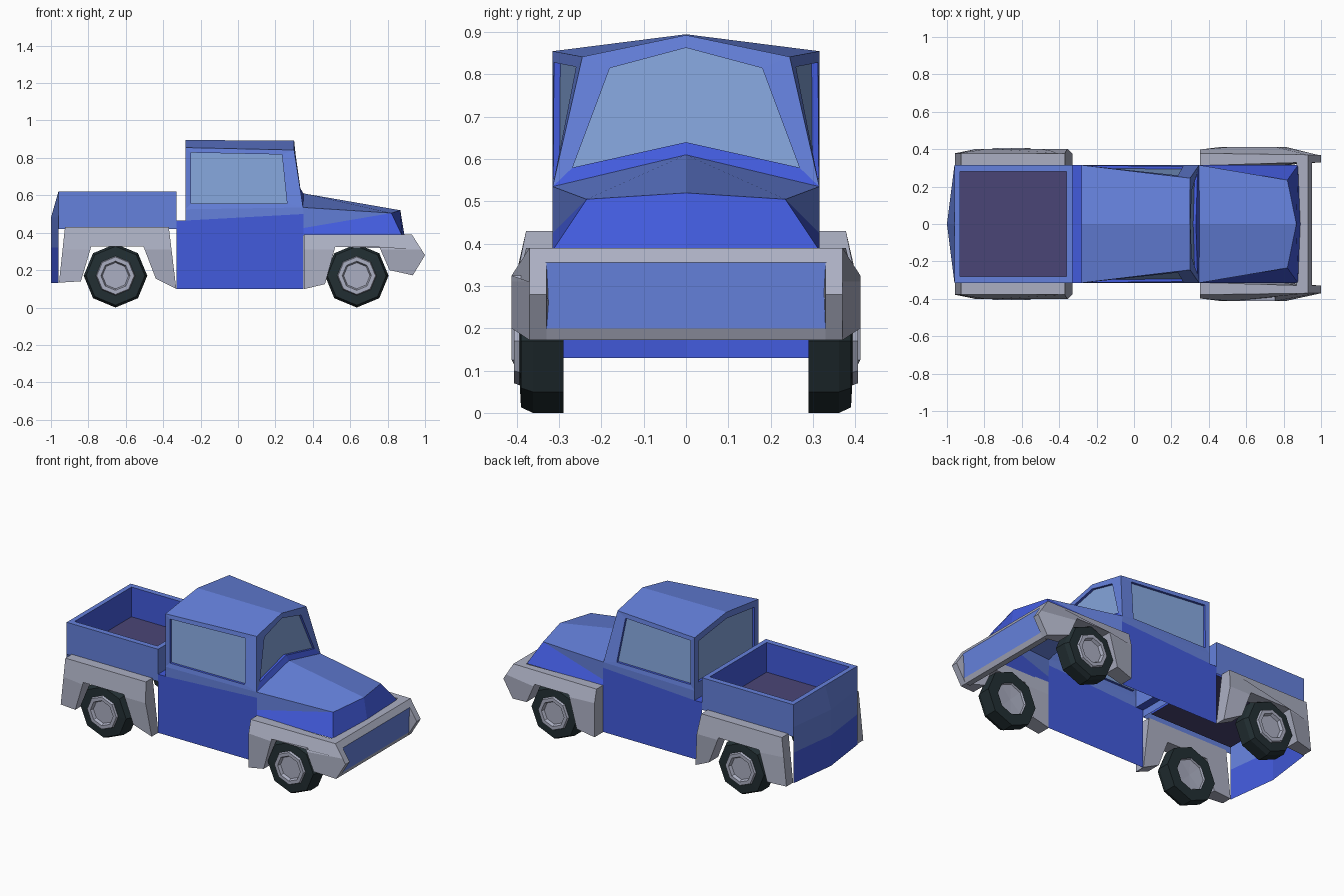
import bpy, bmesh, math
from mathutils import Vector

if "Cube" in bpy.data.objects:
    bpy.data.objects.remove(bpy.data.objects["Cube"])

COLORS = {
    "light_blue": (0.13, 0.22, 0.72), "deep_blue": (0.055, 0.105, 0.72),
    "grey": (0.41, 0.43, 0.54), "glass": (0.23, 0.37, 0.70),
    "tyre_black": (0.016, 0.028, 0.033), "floor_purple": (0.068, 0.06, 0.18),
}
NAMES = list(COLORS)
MATS = []
for n, c in COLORS.items():
    m = bpy.data.materials.new(n)
    m.diffuse_color = (*c, 1)
    m.use_nodes = True
    m.node_tree.nodes["Principled BSDF"].inputs["Base Color"].default_value = m.diffuse_color
    MATS.append(m)
LIGHT, DEEP, GREY, GLASS, TYRE, FLOOR = range(6)


def finish(name, bm):
    bmesh.ops.remove_doubles(bm, verts=bm.verts, dist=0.0005)
    bmesh.ops.recalc_face_normals(bm, faces=bm.faces)
    me = bpy.data.meshes.new(name)
    bm.to_mesh(me)
    bm.free()
    for m in MATS:
        me.materials.append(m)
    ob = bpy.data.objects.new(name, me)
    bpy.context.collection.objects.link(ob)
    return ob


def flip(pts):
    return [(x, -y, z) for x, y, z in pts]


def build(name, faces, mirror=True):
    """Panels given as (points, material), mirrored across y."""
    bm = bmesh.new()
    for pts, mat in faces:
        for p in ([pts, flip(pts)] if mirror else [pts]):
            f = bm.faces.new([bm.verts.new(v) for v in p])
            f.material_index = mat
    return finish(name, bm)


def window(outer, inner, recess, deep=()):
    """Frame between two loops, a reveal, and recessed glass."""
    r = Vector(recess)
    back = [tuple(Vector(p) + r) for p in inner]
    out, n = [], len(outer)
    for i in range(n):
        j = (i + 1) % n
        out.append(([outer[i], outer[j], inner[j], inner[i]], DEEP if i in deep else LIGHT))
        out.append(([inner[i], inner[j], back[j], back[i]], DEEP))
    out.append((back, GLASS))
    return out


# --- cab ---
H = 0.315
top_r, top_f = (-0.28, H, 0.855), (0.30, 0.245, 0.842)
ridge_r, ridge_f = (-0.28, 0, 0.895), (0.30, 0, 0.893)
belt_r, belt_f = (-0.28, H, 0.525), (0.348, H, 0.535)
cowl = (0.35, 0, 0.61)
build("cab_body", [
    ([(-0.33, H, 0.10), (0.35, H, 0.10), (0.35, H, 0.50), (-0.28, H, 0.465), (-0.33, H, 0.465)], DEEP),
    ([(-0.28, H, 0.465), (0.35, H, 0.50), belt_f, belt_r], LIGHT),
    ([(-0.33, 0, 0.465), (-0.33, H, 0.465), (-0.28, H, 0.465), (-0.28, 0, 0.465)], DEEP),
    ([(-0.28, 0, 0.465), (-0.28, H, 0.465), belt_r, (-0.28, 0, 0.525)], LIGHT),
    ([ridge_r, top_r, top_f, ridge_f], LIGHT),
])
build("side_windows", window(
    [belt_r, belt_f, top_f, top_r],
    [(-0.25, 0.314, 0.555), (0.262, 0.308, 0.555), (0.235, 0.26, 0.818), (-0.25, 0.312, 0.828)],
    (0, -0.015, 0)))


def ws(y, z):
    return (0.345 - (z - 0.535) * 0.13, y, z)


build("windscreen", window(
    [belt_f, top_f, ridge_f] + flip([top_f, belt_f]) + [cowl],
    [ws(0.268, 0.58), ws(0.18, 0.815), ws(0, 0.863), ws(-0.18, 0.815), ws(-0.268, 0.58), ws(0, 0.64)],
    (-0.015, 0, 0), deep=(4, 5)), mirror=False)
build("rear_window", window(
    [belt_r, top_r, ridge_r] + flip([top_r, belt_r]),
    [(-0.28, 0.275, 0.565), (-0.28, 0.275, 0.82), (-0.28, 0, 0.855),
     (-0.28, -0.275, 0.82), (-0.28, -0.275, 0.565)],
    (0.015, 0, 0)), mirror=False)

# --- hood ---
hood_c, hood_n = (0.82, 0.235, 0.505), (0.868, 0, 0.52)
low_f, seam = (0.877, H, 0.385), (0.35, H, 0.425)
build("hood", [
    ([cowl, belt_f, hood_c, hood_n], LIGHT),
    ([belt_f, seam, hood_c], LIGHT),
    ([seam, (0.35, H, 0.385), low_f, hood_c], DEEP),
    ([hood_n, hood_c, low_f, (0.89, 0, 0.385)], DEEP),
])

# --- cargo bed ---
T, FZ = 0.62, 0.435
xo, xi, xf, xw, yi = -0.96, -0.93, -0.33, -0.36, 0.28
bed = [
    ([(xo, H, 0.42), (xf, H, 0.42), (xf, H, T), (xo, H, T)], LIGHT),
    ([(xf, 0, 0.42), (xf, H, 0.42), (xf, H, T), (xf, 0, T)], LIGHT),
    ([(xo, H, T), (xf, H, T), (xw, yi, T), (xi, yi, T)], LIGHT),
    ([(xf, 0, T), (xf, H, T), (xw, yi, T), (xw, 0, T)], LIGHT),
    ([(xo, 0, T), (xo, H, T), (xi, yi, T), (xi, 0, T)], LIGHT),
    ([(xi, yi, T), (xw, yi, T), (xw, yi, FZ), (xi, yi, FZ)], DEEP),
    ([(xi, 0, T), (xi, yi, T), (xi, yi, FZ), (xi, 0, FZ)], DEEP),
    ([(xw, 0, T), (xw, yi, T), (xw, yi, FZ), (xw, 0, FZ)], DEEP),
    ([(xi, 0, FZ), (xi, yi, FZ), (xw, yi, FZ), (xw, 0, FZ)], FLOOR),
]
# bowed tailgate, deep blue at the bottom
gate = [(T, xo, LIGHT), (0.48, -1.0, LIGHT), (0.32, -1.0, DEEP), (0.13, -1.0, DEEP)]
for (z0, x0, mat), (z1, x1, _) in zip(gate, gate[1:]):
    bed.append(([(x0, 0, z0), (xo, H, z0), (xo, H, z1), (x1, 0, z1)], mat))
build("cargo_bed", bed)


# --- fenders ---
def fender(name, outline, y_outer, side):
    """Extrude the outline, cut it at the arch top, bulge the outer face."""
    bm = bmesh.new()
    f = bm.faces.new([bm.verts.new((x, 0, z)) for x, z in outline])
    ext = bmesh.ops.extrude_face_region(bm, geom=[f])
    for v in ext["geom"]:
        if isinstance(v, bmesh.types.BMVert):
            v.co.y = 1
    bmesh.ops.bisect_plane(bm, geom=bm.verts[:] + bm.edges[:] + bm.faces[:],
                           plane_co=(0, 0, 0.31), plane_no=(0, 0, 1))
    for v in bm.verts:
        inner = 0.33 if v.co.x > 0.91 else 0.312
        v.co.y = side * (y_outer(v.co.x, v.co.z) if v.co.y > 0.5 else inner)
    for f in bm.faces:
        f.material_index = GREY
    finish(name, bm)


rear = [(-0.925, 0.43), (-0.37, 0.43), (-0.33, 0.10), (-0.44, 0.155), (-0.505, 0.325),
        (-0.785, 0.325), (-0.84, 0.14), (-0.957, 0.133)]
front = [(0.352, 0.39), (0.93, 0.39), (1.0, 0.28), (0.935, 0.172), (0.81, 0.20),
         (0.755, 0.325), (0.52, 0.325), (0.465, 0.125), (0.352, 0.098)]


def rear_y(x, z):
    return 0.378 if z > 0.4 or x > -0.35 or x < -0.93 else 0.402


def front_y(x, z):
    return 0.37 if x > 0.92 else 0.378 if z > 0.36 else 0.398 if x < 0.36 else 0.412


for s, tag in ((1, "left"), (-1, "right")):
    fender("rear_fender_" + tag, rear, rear_y, s)
    fender("front_fender_" + tag, front, front_y, s)

# --- bumper with a blue recessed panel ---
prof = [(0.87, 0.39), (0.93, 0.39), (0.953, 0.355), (0.948, 0.20), (0.935, 0.172), (0.90, 0.172), (0.90, 0.36)]
W = 0.332
bumper = []
for i, (a, b) in enumerate(zip(prof, prof[1:] + prof[:1])):
    bumper.append(([(a[0], -W, a[1]), (b[0], -W, b[1]), (b[0], W, b[1]), (a[0], W, a[1])],
                   LIGHT if i == 2 else GREY))
build("bumper", bumper, mirror=False)


# --- wheels: eight-sided lathe around y ---
WHEEL = [(0, 0.305), (0.095, 0.30), (0.10, 0.29), (0.17, 0.29), (0.17, 0.362), (0.157, 0.39),
         (0.105, 0.393), (0.10, 0.406), (0.078, 0.406), (0.07, 0.388), (0, 0.388)]


def wheel(name, cx, side):
    bm = bmesh.new()
    rings = [[bm.verts.new((cx + r * math.sin(k * math.pi / 4), side * y,
                            0.17 - r * math.cos(k * math.pi / 4))) for k in range(8)]
             for r, y in WHEEL]
    for i in range(len(WHEEL) - 1):
        for k in range(8):
            j = (k + 1) % 8
            f = bm.faces.new([rings[i][k], rings[i][j], rings[i + 1][j], rings[i + 1][k]])
            f.material_index = TYRE if 2 <= i <= 5 else GREY
    bmesh.ops.dissolve_degenerate(bm, dist=0.0005, edges=bm.edges)
    finish(name, bm)


for s, tag in ((1, "left"), (-1, "right")):
    wheel("front_wheel_" + tag, 0.635, s)
    wheel("rear_wheel_" + tag, -0.655, s)
